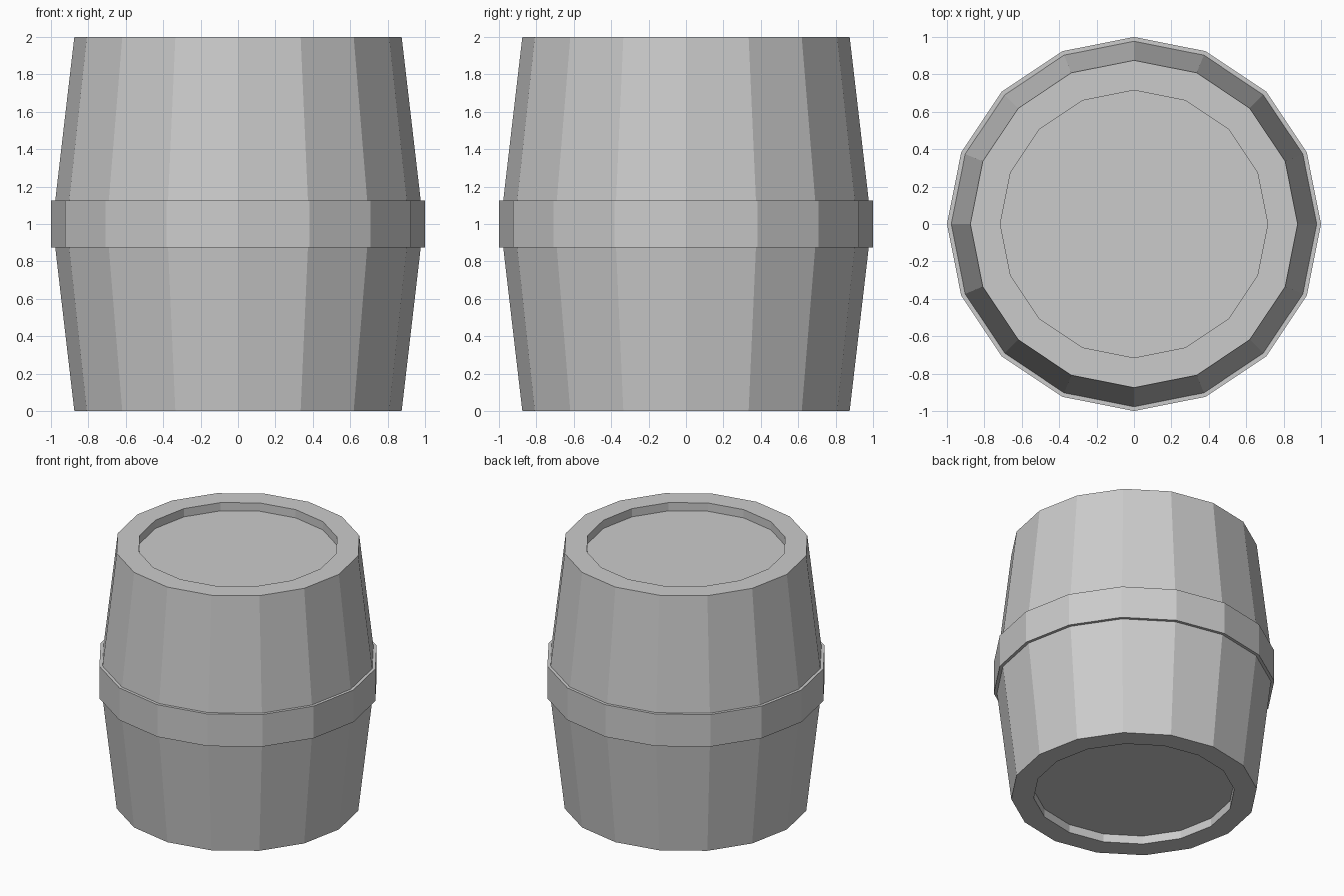
import bpy, math

if "Cube" in bpy.data.objects:
    bpy.data.objects.remove(bpy.data.objects["Cube"])

SIDES = 16
HALF_BAND = 0.126     # half height of the hoop
WAIST = 0.977         # stave radius where it meets the hoop


def revolve(name, profile, cap=False):
    """Turn a (radius, z) profile, listed bottom to top on the outside, around z."""
    verts = [(r * math.cos(2 * math.pi * i / SIDES), r * math.sin(2 * math.pi * i / SIDES), z)
             for r, z in profile for i in range(SIDES)]
    faces = []
    for k in range(len(profile) - 1):
        a, b = k * SIDES, (k + 1) * SIDES
        for i in range(SIDES):
            j = (i + 1) % SIDES
            faces.append((a + i, a + j, b + j, b + i))
    if cap:
        faces.append(tuple(reversed(range(SIDES))))
    mesh = bpy.data.meshes.new(name)
    mesh.from_pydata(verts, [], faces)
    mesh.update()
    obj = bpy.data.objects.new(name, mesh)
    obj.location.z = 1
    bpy.context.collection.objects.link(obj)
    return obj


# Barrel body: recessed end, rim and tapering staves, mirrored about mid height
body = revolve("barrel_body", [(0.715, -0.935), (0.715, -1), (0.875, -1),
                               (WAIST, -HALF_BAND)], cap=True)
mirror = body.modifiers.new("mirror", 'MIRROR')
mirror.use_axis = (False, False, True)
mirror.use_mirror_merge = False

# Raised hoop around the middle
revolve("hoop", [(WAIST, -HALF_BAND), (1, -HALF_BAND), (1, HALF_BAND), (WAIST, HALF_BAND)])
